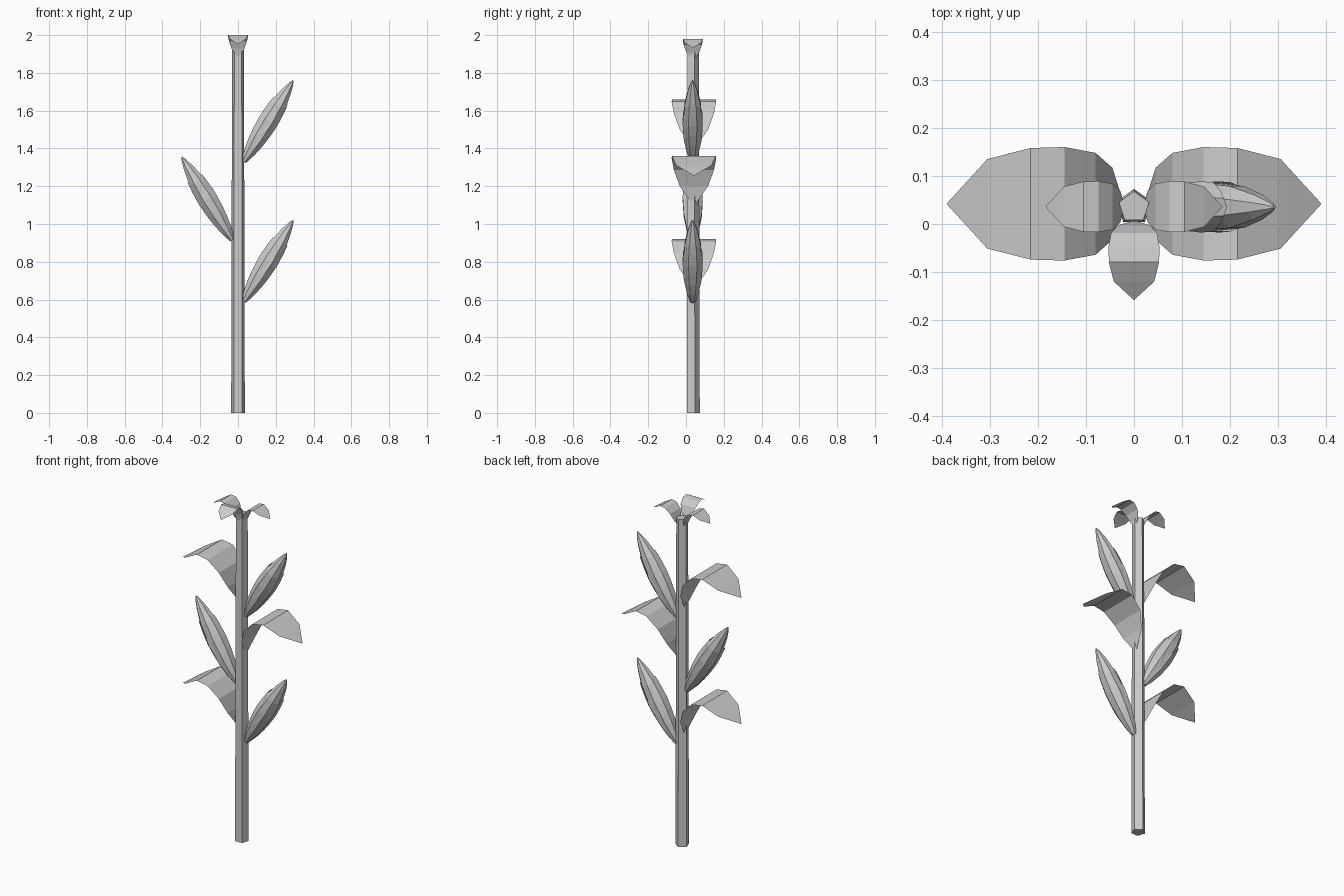
import bpy, math
from mathutils import Matrix, Vector

if "Cube" in bpy.data.objects:
    bpy.data.objects.remove(bpy.data.objects["Cube"])

CY = 0.035  # depth of the stalk axis


def add_mesh(name, verts, faces):
    me = bpy.data.meshes.new(name)
    me.from_pydata(verts, [], faces)
    me.update()
    ob = bpy.data.objects.new(name, me)
    bpy.context.collection.objects.link(ob)
    return ob


def bridge(rows, n):
    # quads between successive closed rings of n vertices
    return [(r * n + i, r * n + (i + 1) % n, (r + 1) * n + (i + 1) % n, (r + 1) * n + i)
            for r in range(rows - 1) for i in range(n)]


# Stalk: tapered five-sided post
def stalk():
    verts = []
    for z, r in ((0, 0.038), (1.92, 0.033)):
        for i in range(5):
            a = math.pi / 2 + i * math.tau / 5
            verts.append((r * math.cos(a), CY + r * math.sin(a), z))
    add_mesh("stalk", verts, bridge(2, 5) + [(4, 3, 2, 1, 0), (5, 6, 7, 8, 9)])


# Arching leaf strip: (distance out, height, half width), ending in a point
LEAF = [(0, 0, 0.012), (0.02, 0.09, 0.075), (0.055, 0.175, 0.106), (0.12, 0.238, 0.118),
        (0.19, 0.25, 0.116), (0.28, 0.20, 0.093)]
TIP = (0.365, 0, 0.145)


def leaf(name, loc, turn, scale=1.0):
    verts = [(x, s * w, z) for x, z, w in LEAF for s in (-1, 1)] + [TIP]
    n = len(LEAF)
    faces = [(2 * i, 2 * i + 2, 2 * i + 3, 2 * i + 1) for i in range(n - 1)]
    faces.append((2 * n - 2, 2 * n, 2 * n - 1))
    ob = add_mesh(name, verts, faces)
    ob.matrix_world = (Matrix.Translation(loc) @ Matrix.Rotation(turn, 4, 'Z')
                       @ Matrix.Scale(scale, 4))


# Ear profile: (fraction along the axis, radius)
EAR = [(0, 0.010), (0.12, 0.029), (0.3, 0.047), (0.5, 0.053),
       (0.7, 0.047), (0.87, 0.028), (0.96, 0.013), (1, 0.003)]


def radius(t):
    for (t0, r0), (t1, r1) in zip(EAR, EAR[1:]):
        if t <= t1:
            return r0 + (r1 - r0) * (t - t0) / (t1 - t0)
    return EAR[-1][1]


def ear(name, base, tip):
    base, tip = Vector(base), Vector(tip)
    length = (tip - base).length
    zax = (tip - base).normalized()
    yax = Vector((0, 1, 0))
    xax = yax.cross(zax).normalized()
    yax = zax.cross(xax)
    m = Matrix.Translation(base) @ Matrix((xax, yax, zax)).transposed().to_4x4()

    # Eight-sided core
    verts = []
    for t, r in EAR:
        for i in range(8):
            a = (i + 0.5) * math.tau / 8
            verts.append((r * math.cos(a), r * math.sin(a), t * length))
    k = len(EAR)
    caps = [tuple(range(7, -1, -1)), tuple(range(8 * (k - 1), 8 * k))]
    add_mesh(name, verts, bridge(k, 8) + caps).matrix_world = m

    # Husk: thin sleeve with two long points and a notch front and back
    verts, rows = [], 7
    for j in range(rows):
        for i in range(16):
            a = i * math.tau / 16
            end = 0.36 + 0.40 * abs(math.cos(a)) ** 0.6
            t = end * j / (rows - 1)
            r = radius(t) + 0.005
            if i % 2 == 0:
                r *= math.cos(math.pi / 8)
            verts.append((r * math.cos(a), r * math.sin(a), t * length))
    add_mesh(name + "_husk", verts, bridge(rows, 16)).matrix_world = m


stalk()

# Ears alternate up the stalk
ear("ear_lower", (0.03, 0.036, 0.59), (0.292, 0.035, 1.02))
ear("ear_middle", (-0.03, 0.036, 0.915), (-0.298, 0.035, 1.355))
ear("ear_upper", (0.03, 0.036, 1.33), (0.292, 0.035, 1.76))

# Large leaves opposite the ears
leaf("leaf_lower", (-0.025, 0.042, 0.67), math.pi)
leaf("leaf_middle", (0.025, 0.042, 1.11), 0)
leaf("leaf_upper", (-0.025, 0.042, 1.41), math.pi)

# Small crown leaves
leaf("crown_leaf_left", (-0.02, 0.036, 1.868), math.pi, 0.45)
leaf("crown_leaf_right", (0.02, 0.036, 1.868), 0, 0.45)
leaf("crown_leaf_front", (0, 0.006, 1.888), -math.pi / 2, 0.45)
